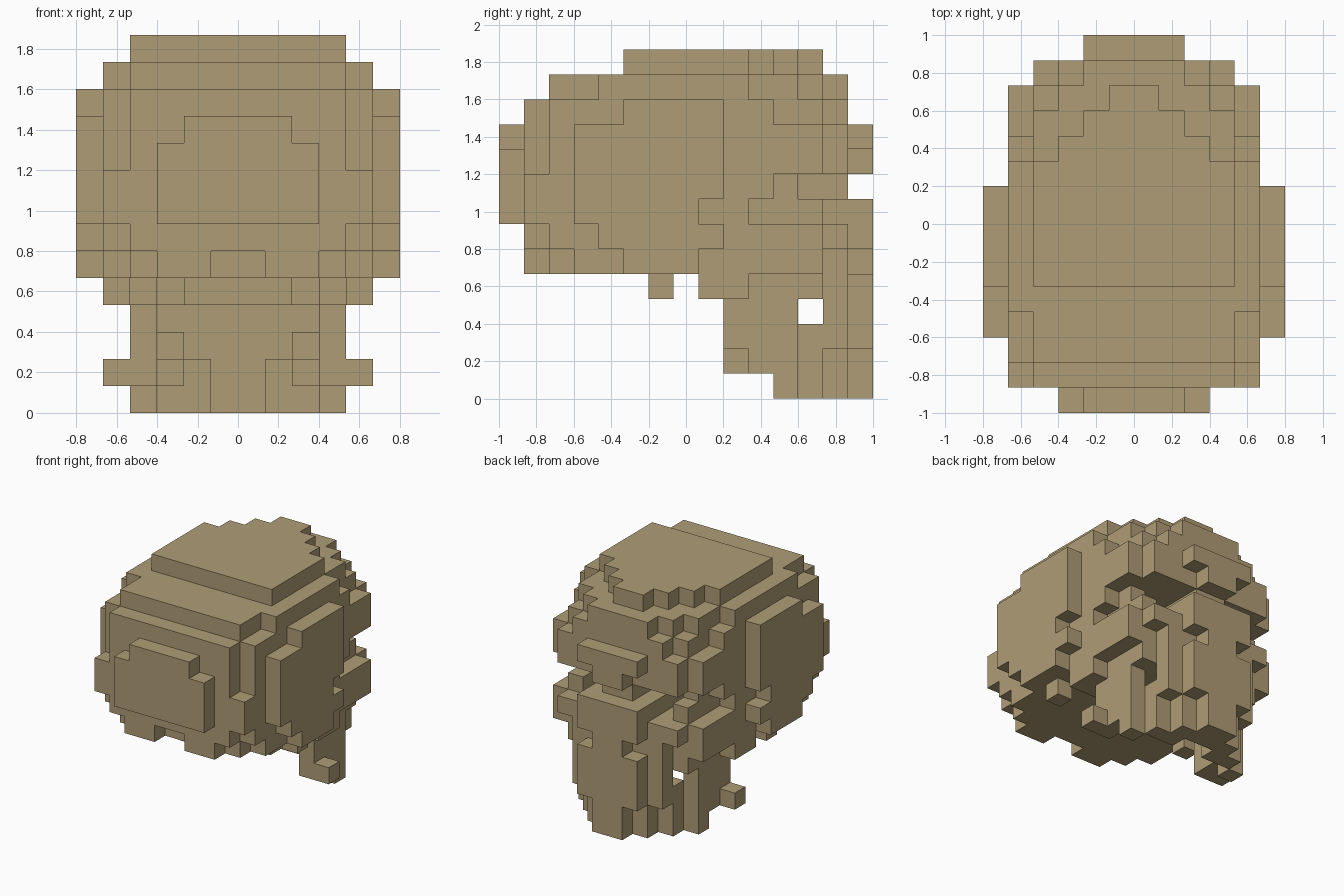
import bpy, bmesh
from mathutils import Vector

if "Cube" in bpy.data.objects:
    bpy.data.objects.remove(bpy.data.objects["Cube"])

V = 2 / 15   # size of one block
cells = {}   # block position -> part name
part = ""

bone = bpy.data.materials.new("bone_tan")
bone.diffuse_color = (0.43, 0.335, 0.18, 1)
bone.use_nodes = True
bone.node_tree.nodes["Principled BSDF"].inputs["Base Color"].default_value = bone.diffuse_color


def box(half, y0, y1, z, tall=1, inner=0):
    """Mirrored run of blocks: half width, y start/end, base, height."""
    for h in range(inner, half):
        for y in range(y0, y1):
            for k in range(z, z + tall):
                for x in (h, -h - 1):
                    cells.setdefault((x, y, k), part)


def stair(half, y0, y1, z, steps, tall=1):
    """Layer whose +y end narrows by one block per step."""
    for s in range(steps):
        box(half - s, y0, y1 + s, z, tall)


def build(name):
    """Skin the exposed block sides of one part and merge flat areas."""
    bm = bmesh.new()
    verts = {}
    for c, owner in cells.items():
        if owner != name:
            continue
        for axis in range(3):
            u, w = (axis + 1) % 3, (axis + 2) % 3
            for side in (0, 1):
                n = list(c)
                n[axis] += 2 * side - 1
                if tuple(n) in cells:
                    continue
                corners = []
                for du, dw in ((0, 0), (1, 0), (1, 1), (0, 1)):
                    p = list(c)
                    p[axis] += side
                    p[u] += du
                    p[w] += dw
                    key = tuple(p)
                    if key not in verts:
                        verts[key] = bm.verts.new(Vector((p[0], p[1] - 7.5, p[2])) * V)
                    corners.append(verts[key])
                bm.faces.new(corners if side else corners[::-1])
    bmesh.ops.dissolve_limit(bm, angle_limit=0.01, verts=bm.verts, edges=bm.edges)
    me = bpy.data.meshes.new(name)
    bm.to_mesh(me)
    bm.free()
    me.materials.append(bone)
    bpy.context.collection.objects.link(bpy.data.objects.new(name, me))


part = "cranium"
# stepped crown, top layer first
stair(4, 5, 10, 13, 4)
box(5, 4, 10, 12)
stair(4, 2, 12, 12, 3)
box(5, 2, 11, 11)
stair(4, 2, 13, 11, 2)
# main body
stair(5, 2, 13, 9, 2, 2)
box(5, 1, 10, 7, 2)
box(5, 10, 11, 8)
stair(5, 2, 13, 6, 2)
box(5, 3, 13, 5)
# rear wall, two lower lobes and rear bulge
box(4, 1, 2, 6, 6)
box(4, 2, 3, 5)
box(3, 1, 2, 5, inner=1)
box(3, 0, 1, 7, 3)
box(2, 0, 1, 10)
# side bulges with ear notch
box(6, 3, 9, 8, 3)
box(6, 5, 9, 11)
box(6, 3, 8, 7)
box(6, 4, 9, 6)
box(6, 5, 8, 5)
# knobs under the ears
box(5, 6, 7, 4, inner=4)

part = "face"
# brow, nose bridge and eye socket rims
box(2, 14, 15, 10)
box(1, 14, 15, 9)
box(1, 11, 14, 8)
box(4, 11, 12, 8, inner=3)
box(4, 10, 13, 7, inner=3)
# nose and upper jaw
box(2, 10, 15, 6, 2)
box(3, 13, 14, 5)
box(1, 14, 15, 5)
stair(4, 10, 13, 4, 3)
box(5, 8, 10, 4, inner=3)
box(2, 8, 10, 4)

part = "lower_jaw"
# upright branches and flared corners
box(4, 9, 12, 1, 3, 3)
box(5, 9, 10, 1, inner=4)
box(4, 11, 12, 0, inner=3)
# stepped chin
box(3, 12, 13, 0, 2, 1)
stair(2, 13, 14, 0, 2, 2)
box(3, 11, 12, 1, inner=2)
box(3, 12, 13, 2, inner=2)
# front teeth row
stair(3, 13, 14, 2, 2, 2)

for name in ("cranium", "face", "lower_jaw"):
    build(name)
